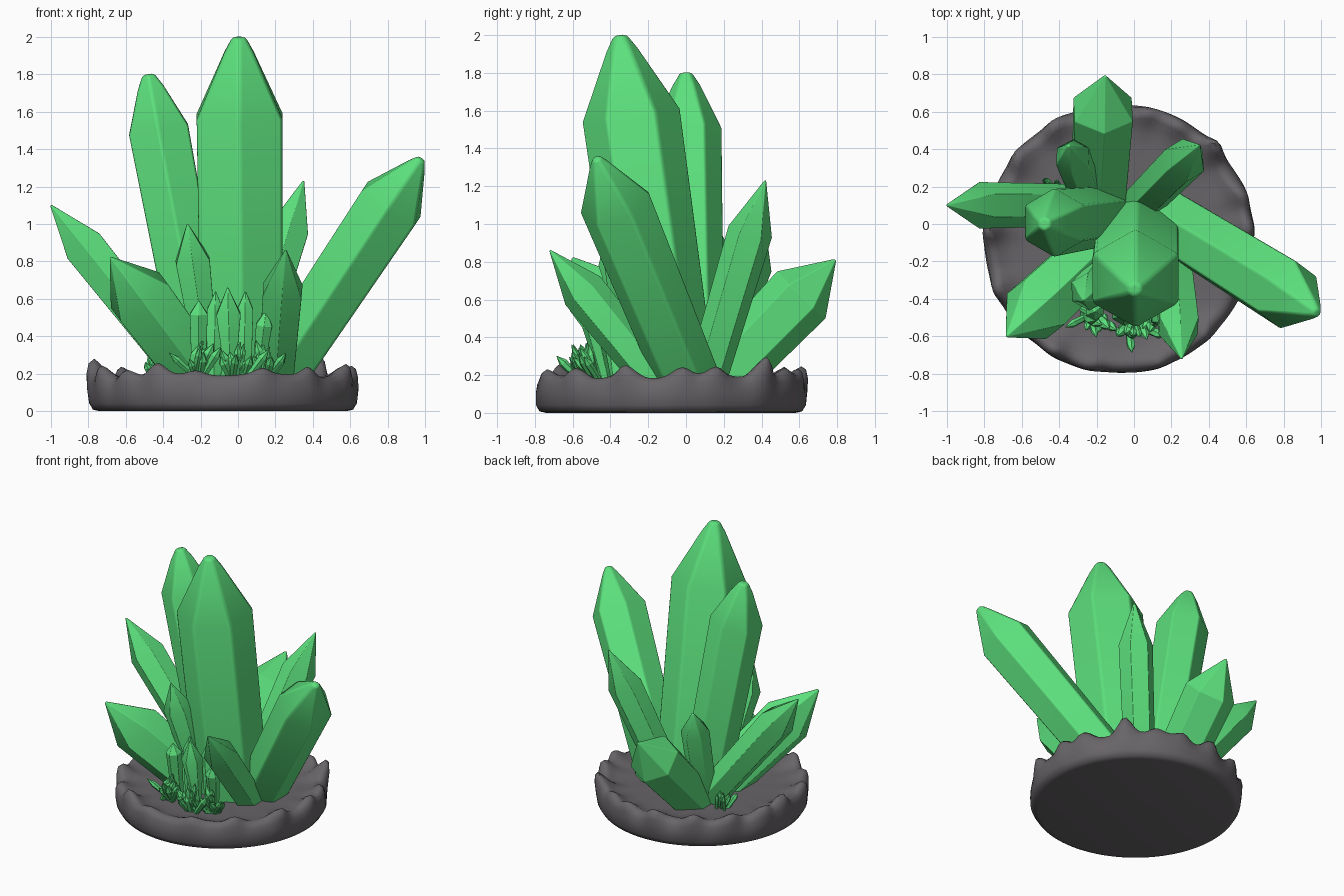
import bpy, bmesh, math, random
from mathutils import Vector, noise

random.seed(4)
cube = bpy.data.objects.get("Cube")
if cube:
    bpy.data.objects.remove(cube)


def material(name, rgb):
    m = bpy.data.materials.new(name)
    m.use_nodes = True
    m.diffuse_color = (*rgb, 1)
    m.node_tree.nodes["Principled BSDF"].inputs["Base Color"].default_value = (*rgb, 1)
    return m


GREEN = material("crystal green", (0.108, 0.75, 0.205))
STONE = material("stone grey", (0.14, 0.13, 0.14))


def loft(bm, rings):
    """Skin a list of equal-length point rings and close both ends."""
    rows = [[bm.verts.new(p) for p in ring] for ring in rings]
    count = len(rows[0])
    for low, high in zip(rows, rows[1:]):
        for i in range(count):
            j = (i + 1) % count
            bm.faces.new((low[i], low[j], high[j], high[i]))
    bm.faces.new(rows[0][::-1])
    bm.faces.new(rows[-1])


def add_crystal(bm, base, tip, radius, shoulder, blunt, foot):
    """Six-sided prism from base to shoulder, then a pyramid to a blunted tip."""
    base, tip = Vector(base), Vector(tip)
    axis = (tip - base).normalized()
    side = Vector((0, 1, 0)) - axis * axis.y
    if side.length < 0.5:
        side = Vector((0, 0, 1)) - axis * axis.z
    side.normalize()
    other = axis.cross(side)

    def ring(along, size):
        centre = base.lerp(tip, along)
        angles = [math.tau * k / 6 for k in range(6)]
        return [centre + (side * math.cos(a) + other * math.sin(a)) * size for a in angles]

    near_tip = 1 - (1 - shoulder) * blunt * 0.75
    loft(bm, [ring(0, radius * foot), ring(shoulder, radius),
              ring(near_tip, radius * blunt * 1.35), ring(1, radius * blunt * 0.6)])


def finish(name, bm, mat, bevel=0.0):
    bmesh.ops.recalc_face_normals(bm, faces=bm.faces)
    mesh = bpy.data.meshes.new(name)
    bm.to_mesh(mesh)
    bm.free()
    mesh.materials.append(mat)
    ob = bpy.data.objects.new(name, mesh)
    bpy.context.collection.objects.link(ob)
    if bevel:
        for face in mesh.polygons:
            face.use_smooth = True
        mod = ob.modifiers.new("soft edges", "BEVEL")
        mod.width = bevel
        mod.segments = 2
        mod.harden_normals = True
    return ob


def crystal(name, foot_xy, tip, radius, shoulder, blunt=0.07, foot=0.9):
    bm = bmesh.new()
    add_crystal(bm, (*foot_xy, 0.15), tip, radius, shoulder, blunt, foot)
    finish(name, bm, GREEN, radius * 0.08)


# Large crystals with rounded tips
crystal("main_crystal", (0.02, -0.09), (0.005, -0.35, 2), 0.265, 0.77, blunt=0.25, foot=0.95)
crystal("tall_left_crystal", (-0.17, 0.04), (-0.48, 0, 1.8), 0.185, 0.82, blunt=0.32)
crystal("large_right_crystal", (0.18, 0.02), (0.98, -0.475, 1.35), 0.195, 0.8, blunt=0.22)

# Pointed crystals leaning outwards
crystal("left_crystal", (-0.24, 0.1), (-1, 0.1, 1.1), 0.125, 0.77)
crystal("back_crystal", (-0.19, 0.15), (-0.155, 0.79, 0.81), 0.18, 0.72)
crystal("back_right_crystal", (0.03, 0.1), (0.35, 0.42, 1.23), 0.12, 0.75)
crystal("back_left_crystal", (-0.24, 0.12), (-0.35, 0.42, 0.94), 0.1, 0.8, blunt=0.14)
crystal("front_left_crystal", (-0.18, -0.13), (-0.68, -0.6, 0.82), 0.185, 0.69)
crystal("front_right_crystal", (0.2, -0.14), (0.255, -0.72, 0.86), 0.12, 0.7)
crystal("front_tall_crystal", (-0.15, -0.2), (-0.27, -0.41, 1), 0.105, 0.77, foot=0.6)

# Slim buds at the front
crystal("front_bud", (-0.04, -0.42), (-0.055, -0.49, 0.66), 0.075, 0.72, foot=0.35)
crystal("front_left_bud", (-0.21, -0.41), (-0.21, -0.47, 0.59), 0.055, 0.84, foot=0.75)
crystal("front_right_bud", (0.1, -0.42), (0.15, -0.52, 0.54), 0.05, 0.8, foot=0.6)
crystal("rear_left_bud", (-0.13, -0.36), (-0.12, -0.4, 0.64), 0.05, 0.8)
crystal("rear_right_bud", (0.03, -0.36), (0.04, -0.41, 0.64), 0.05, 0.8)


# Fans of tiny crystals around the foot of the large ones
def tiny_fan(name, x, y, count, reach, lean, size):
    bm = bmesh.new()
    for _ in range(count):
        turn = lean + random.uniform(-1.3, 1.3)
        out = random.uniform(0.2, 0.9)
        start = Vector((x + random.uniform(-0.04, 0.04), y + random.uniform(-0.03, 0.03), 0.16))
        way = Vector((math.cos(turn) * out, math.sin(turn) * out, random.uniform(0.7, 1.3)))
        tip = start + way.normalized() * reach * random.uniform(0.6, 1)
        add_crystal(bm, start, tip, size * random.uniform(0.7, 1.1), 0.75, 0.1, 0.7)
    finish(name, bm, GREEN)


FRONT = -math.pi / 2
tiny_fan("tiny_fan_centre", 0, -0.52, 20, 0.22, FRONT, 0.025)
tiny_fan("tiny_fan_left", -0.24, -0.48, 14, 0.25, FRONT, 0.028)
tiny_fan("tiny_fan_right", 0.13, -0.48, 9, 0.23, FRONT, 0.026)
tiny_fan("tiny_fan_side", -0.44, 0.18, 9, 0.15, math.pi, 0.018)

# Stone dish with a lumpy rim
SEGMENTS = 144
CENTRE = Vector((-0.08, -0.08, 0))
# Each ring: radius, height, share of the rim lumps
profile = [(0.66, 0, 0), (0.695, 0.008, 0), (0.715, 0.04, 0.05), (0.72, 0.1, 0.3),
           (0.715, 0.145, 0.6), (0.7, 0.17, 0.9), (0.675, 0.18, 1), (0.65, 0.178, 0.8),
           (0.62, 0.172, 0.4), (0.57, 0.168, 0.1), (0.5, 0.165, 0), (0.1, 0.165, 0)]
# Tall lumps on the rim: angle in degrees to height
lumps = {5: 0.05, 20: 0.05, 44: 0.11, 62: 0.04, 78: 0.05, 97: 0.05, 120: 0.06, 142: 0.04,
         162: 0.06, 176: 0.095, 202: 0.06, 222: 0.03, 239: 0.065, 258: 0.03, 288: 0.045,
         312: 0.045, 340: 0.06}


def rim_lift(angle):
    lift = 0.01 + 0.02 * noise.noise(Vector((math.cos(angle), math.sin(angle), 0.25)) * 4)
    for degrees, height in lumps.items():
        off = math.remainder(angle - math.radians(degrees), math.tau)
        lift += height * math.exp(-(off / 0.095) ** 2)
    return lift


bm = bmesh.new()
rings = []
for radius, height, share in profile:
    ring = []
    for k in range(SEGMENTS):
        angle = math.tau * k / SEGMENTS
        way = Vector((math.cos(angle), math.sin(angle), 0))
        lift = rim_lift(angle)
        swell = 0.025 * noise.noise(way * 5 + Vector((0, 0, height * 6))) + 0.45 * (lift - 0.03)
        ring.append(CENTRE + way * (radius + swell * share) + Vector((0, 0, height + lift * share)))
    rings.append(ring)
loft(bm, rings)
dish = finish("stone_base", bm, STONE)
bpy.ops.object.select_all(action="DESELECT")
dish.select_set(True)
bpy.context.view_layer.objects.active = dish
bpy.ops.object.shade_smooth_by_angle(angle=math.radians(60))
